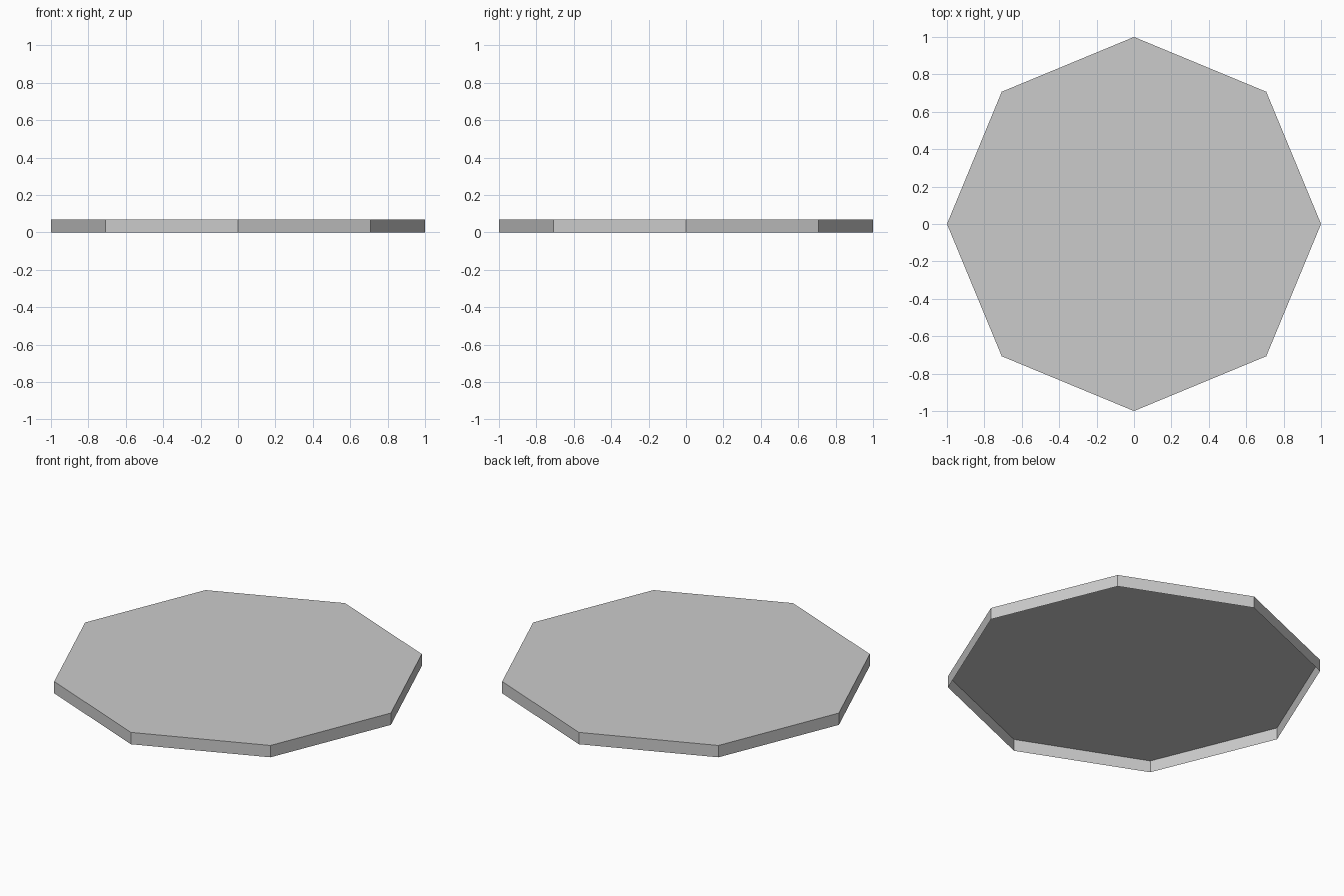
import bpy, bmesh, math
from mathutils import Vector

if "Cube" in bpy.data.objects:
    bpy.data.objects.remove(bpy.data.objects["Cube"])

HEIGHT = 0.07
UNIT = 0.0688  # one stair step of the inlay marks


def make_object(name, bm):
    mesh = bpy.data.meshes.new(name)
    bm.to_mesh(mesh)
    bm.free()
    obj = bpy.data.objects.new(name, mesh)
    bpy.context.collection.objects.link(obj)
    return obj


# Octagonal plate: thin shell, open underneath
bm = bmesh.new()
top = bm.faces.new([bm.verts.new((math.cos(i * math.pi / 4), math.sin(i * math.pi / 4), HEIGHT))
                    for i in range(8)])
skirt = bmesh.ops.extrude_edge_only(bm, edges=list(top.edges))["geom"]
bmesh.ops.translate(bm, vec=(0, 0, -HEIGHT),
                    verts=[g for g in skirt if isinstance(g, bmesh.types.BMVert)])
bmesh.ops.recalc_face_normals(bm, faces=bm.faces)
if top.normal.z < 0:
    bmesh.ops.reverse_faces(bm, faces=bm.faces)
make_object("octagon_plate", bm)

# Flat stepped marks: outline of three squares overlapping along a diagonal
STAIR = [(0, 0), (2, 0), (2, 1), (3, 1), (3, 2), (4, 2),
         (4, 4), (2, 4), (2, 3), (1, 3), (1, 2), (0, 2)]
CORNERS = [(-.155, -.15), (-.12, .468), (-.578, .283), (.281, .26), (-.807, -.12),
           (.508, -.166), (-.55, -.543), (.294, -.585), (-.128, -.80)]
for n, (x, y) in enumerate(CORNERS, 1):
    bm = bmesh.new()
    bm.faces.new([bm.verts.new((x + UNIT * u, y + UNIT * v, HEIGHT + 0.001)) for u, v in STAIR])
    make_object(f"stepped_mark_{n}", bm)
